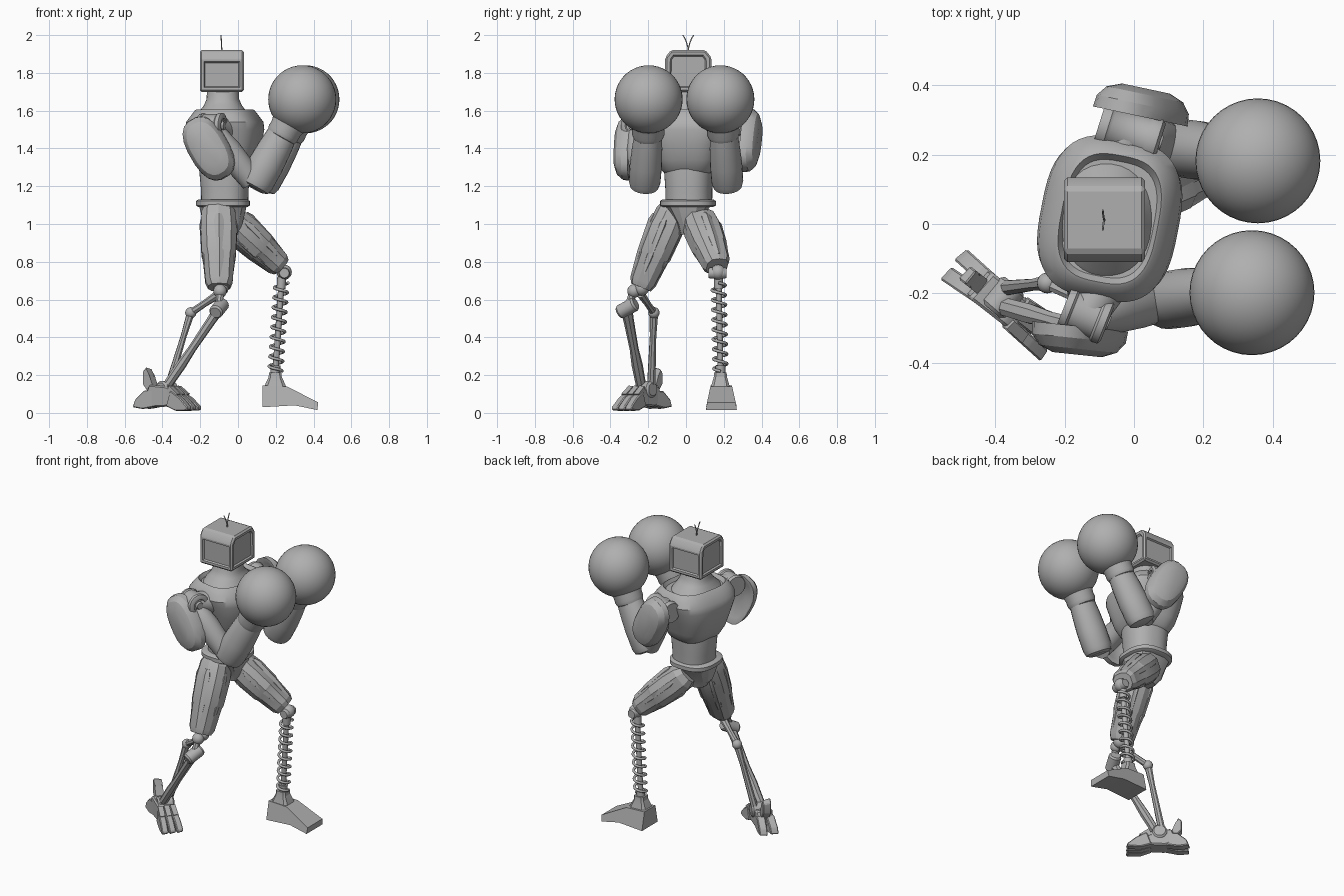
import bpy, bmesh
from math import sin, cos, pi, radians, copysign
from mathutils import Vector, Matrix

if "Cube" in bpy.data.objects:
    bpy.data.objects.remove(bpy.data.objects["Cube"])

grey = bpy.data.materials.new("plain_grey")
grey.use_nodes = True
GREY = (0.43, 0.43, 0.43, 1)
grey.diffuse_color = GREY
grey.node_tree.nodes["Principled BSDF"].inputs["Base Color"].default_value = GREY


def finish(name, bm, matrix=Matrix(), smooth=35):
    bmesh.ops.recalc_face_normals(bm, faces=bm.faces)
    mesh = bpy.data.meshes.new(name)
    bm.to_mesh(mesh)
    bm.free()
    mesh.transform(matrix)
    mesh.materials.append(grey)
    ob = bpy.data.objects.new(name, mesh)
    bpy.context.collection.objects.link(ob)
    bpy.ops.object.select_all(action='DESELECT')
    ob.select_set(True)
    bpy.context.view_layer.objects.active = ob
    bpy.ops.object.shade_smooth_by_angle(angle=radians(smooth))
    return ob


def loft(name, rings, sides=32, power=2, matrix=Matrix(), smooth=35):
    """Skin superellipse rings given as (z, rx, ry, shift_x, shift_y)."""
    bm = bmesh.new()
    loops = []
    for z, rx, ry, *shift in rings:
        sx, sy = shift or (0, 0)
        loop = []
        for i in range(sides):
            a = 2 * pi * (i + 0.5) / sides
            c, s = cos(a), sin(a)
            loop.append(bm.verts.new((sx + rx * copysign(abs(c) ** (2 / power), c),
                                      sy + ry * copysign(abs(s) ** (2 / power), s), z)))
        loops.append(loop)
    for lo, hi in zip(loops, loops[1:]):
        for i in range(sides):
            j = (i + 1) % sides
            bm.faces.new((lo[i], lo[j], hi[j], hi[i]))
    bm.faces.new(loops[0])
    bm.faces.new(loops[-1])
    return finish(name, bm, matrix, smooth)


def limb(name, a, b, profile, sides=20, squash=1, smooth=35, power=2):
    """Loft along a-b; profile is (fraction of length, radius)."""
    a, d = Vector(a), Vector(b) - Vector(a)
    m = Matrix.Translation(a) @ d.to_track_quat('Z', 'Y').to_matrix().to_4x4()
    rings = [(t * d.length, r, r * squash) for t, r in profile]
    return loft(name, rings, sides, power, m, smooth)


def ball(name, centre, r, seg=16):
    bm = bmesh.new()
    bmesh.ops.create_uvsphere(bm, u_segments=seg, v_segments=seg // 2 + 2, radius=r)
    return finish(name, bm, Matrix.Translation(centre))


def plate(name, outline, y0, y1, taper=1, matrix=Matrix(), bevel=0):
    """Extrude an xz outline from y0 to y1, shrinking the far side."""
    bm = bmesh.new()
    mid = sum((Vector(p) for p in outline), Vector((0, 0))) / len(outline)
    near = [bm.verts.new((x, y0, z)) for x, z in outline]
    far = [bm.verts.new((mid.x + (x - mid.x) * taper, y1, mid.y + (z - mid.y) * taper))
           for x, z in outline]
    bm.faces.new(near)
    bm.faces.new(far)
    for i in range(len(near)):
        j = (i + 1) % len(near)
        bm.faces.new((near[i], near[j], far[j], far[i]))
    if bevel:
        bmesh.ops.bevel(bm, geom=bm.edges[:], offset=bevel, segments=1, affect='EDGES')
    return finish(name, bm, matrix, 20)


def wire(name, points, thickness):
    curve = bpy.data.curves.new(name, 'CURVE')
    curve.dimensions = '3D'
    curve.bevel_depth = thickness
    curve.bevel_resolution = 2
    curve.use_fill_caps = True
    s = curve.splines.new('POLY')
    s.points.add(len(points) - 1)
    for p, co in zip(s.points, points):
        p.co = (*co, 1)
    curve.materials.append(grey)
    bpy.context.collection.objects.link(bpy.data.objects.new(name, curve))


def place(x, y, z, yaw=0):
    return Matrix.Translation((x, y, z)) @ Matrix.Rotation(radians(yaw), 4, 'Z')


# Head: box with chamfered top sides and a framed panel on each wall
outline = [(-.122, -.11), (.122, -.11), (.122, .072), (.092, .11), (-.092, .11), (-.122, .072)]
bm = bmesh.new()
base = [bm.verts.new((-.117, y, z)) for y, z in outline]
extruded = bmesh.ops.extrude_face_region(bm, geom=[bm.faces.new(base)])
bmesh.ops.translate(bm, vec=(.234, 0, 0),
                    verts=[g for g in extruded['geom'] if isinstance(g, bmesh.types.BMVert)])
bmesh.ops.recalc_face_normals(bm, faces=bm.faces)
bmesh.ops.bevel(bm, geom=bm.edges[:], offset=0.01, segments=1, affect='EDGES')
bm.normal_update()
walls = [f for f in bm.faces if f.calc_area() > 0.02 and abs(f.normal.z) < 0.1]
bmesh.ops.inset_individual(bm, faces=walls, thickness=0.018, depth=-0.002)
bmesh.ops.inset_individual(bm, faces=walls, thickness=0.008, depth=-0.01)
finish("head", bm, place(-0.085, 0.012, 1.81), 20)
for side in (-1, 1):
    wire("antenna", [(-0.085 - 0.005 * t, 0.012 + 0.028 * side * t * t, 1.91 + 0.09 * t)
                     for t in (0, 0.3, 0.6, 0.8, 1)], 0.003)

# Torso
body = place(-0.07, 0.015, 0, -11)
loft("abdomen", [(1.1, .122, .122), (1.18, .124, .122), (1.3, .135, .13), (1.36, .13, .13)],
     40, 2.4, body)
loft("chest", [(1.27, .112, .125), (1.285, .13, .142), (1.34, .162, .168), (1.42, .187, .19),
               (1.5, .2, .225), (1.54, .194, .235), (1.575, .168, .22), (1.602, .148, .195),
               (1.607, .14, .185), (1.585, .128, .168)], 48, 3, body)
loft("neck", [(1.56, .145, .18), (1.6, .122, .15), (1.63, .1, .115), (1.66, .087, .092),
              (1.72, .084, .084)], 32, 2.2, place(-0.08, 0.012, 0))
loft("belt", [(1.09, .13, .135), (1.098, .143, .148), (1.122, .143, .148), (1.13, .13, .135)],
     40, 2.6, place(-0.08, 0.01, 0))
loft("pelvis", [(0.945, .07, .042, .01, 0), (1.0, .105, .06), (1.1, .13, .125)],
     12, 3, place(-0.08, 0.01, 0), 20)

# Arms: side, forward shift of the arm, shoulder joint ends, pad placement
arms = (("right", -1, 0, (-.2, -.235, 1.52), (-.075, -.285, 1.52), (-.155, -.295, 1.4, -6)),
        ("left", 1, 0.035, (-.1, .29, 1.52), (.075, .235, 1.52), (.018, .31, 1.445, -12)))
for label, s, shift, j0, j1, pad in arms:
    hub = (Vector(j0) + Vector(j1)) / 2
    limb(label + "_shoulder_joint", j0, j1,
         [(0, .045), (0, .062), (.15, .068), (.2, .062), (.75, .062), (.8, .068), (.95, .068),
          (1, .055), (1, .04), (.94, .036), (.94, .025), (1.03, .02)], 24)
    limb(label + "_shoulder_link", hub, (-.06, s * .14, 1.5), [(0, .06), (1, .07)], 20)
    elbow = Vector((.075 + shift, s * .222, 1.225))
    limb(label + "_upper_arm", hub - Vector((0, 0, .02)), elbow,
         [(0, .04), (.1, .058), (.4, .07), (.7, .068), (1, .06)], 20)
    wrist = Vector((.235 + shift, s * .2, 1.475))
    limb(label + "_forearm", elbow + Vector((.005, 0, -.035)), wrist,
         [(0, .055), (.03, .075), (.12, .084), (.45, .085), (.75, .08), (.92, .075), (1, .072)], 24, 1.1)
    glove = Vector((.34 if s < 0 else .357, s * .19 - .008, 1.66))
    limb(label + "_glove_cuff", wrist - Vector((.01, 0, .02)), glove,
         [(0, .07), (.03, .08), (.12, .087), (.25, .086), (.5, .1)], 28)
    ball(label + "_glove", glove, .18, 40)
    # Domed shell, hollow towards the arm
    loft(label + "_shoulder_pad",
         [(.03, .03, .06), (.012, .08, .14), (0, .1, .17), (0, .108, .18), (.035, .105, .176),
          (.065, .085, .15), (.082, .05, .1)], 20, 2.5,
         place(*pad) @ Matrix.Rotation(-s * pi / 2, 4, 'X') @ Matrix.Rotation(-s * pi / 6, 4, 'Z'), 30)

# Thighs: blunt faceted shells with raised panels
THIGH = [(0, .07), (.1, .092), (.3, .1), (.6, .094), (.64, .087), (.93, .075), (1, .06)]
hips = (("left", .92, (-.06, .06, 1.04), (.225, .165, .775)),
        ("right", .95, (-.105, -.055, 1.1), (-.1, -.24, .665)))
for label, squash, a, b in hips:
    limb(label + "_thigh", a, b, THIGH, 10, squash, 20, 2.6)
    a, b = Vector(a), Vector(b)
    turn = (b - a).to_track_quat('Z', 'Y')
    for i in range(5):
        off = turn @ Vector((cos(i * 2 * pi / 5 + .3), sin(i * 2 * pi / 5 + .3), 0))
        limb(label + "_thigh_panel", a.lerp(b, .18) + off * .08, a.lerp(b, .93) + off * .056,
             [(0, .018), (.1, .03), (.6, .03), (1, .018)], 6, .9, 20)

# Left lower leg: knee, rod and coil spring
ball("left_knee", (.245, .17, .745), .04)
limb("left_knee_pin", (.245, .12, .74), (.245, .215, .74), [(0, .025), (.1, .03), (.9, .03), (1, .025)])
top, base = Vector((.232, .172, .72)), Vector((.197, .183, .2))
limb("left_shin_rod", top, base, [(0, .024), (.12, .024), (.12, .016), (.9, .016), (.9, .026), (1, .026)], 16)
TURNS, STEP = 9, 20
wire("left_shin_spring",
     [top.lerp(base, .06 + .9 * i / (TURNS * STEP))
      + Vector((cos(2 * pi * i / STEP), sin(2 * pi * i / STEP), 0)) * .036
      for i in range(TURNS * STEP + 1)], .008)

# Left foot: ankle block and tapered boot
loft("left_ankle", [(.12, .065, .055), (.15, .055, .048), (.19, .036, .036), (.215, .034, .034)],
     8, 5, place(.197, .182, 0), 20)
boot = plate("left_foot", ((.13, .03), (.3, .04), (.42, .015), (.425, .055), (.26, .14), (.13, .145)),
             .11, .265, 1)
for v in boot.data.vertices:
    v.co.y = .185 + (v.co.y - .185) * (1.05 - 2.8 * max(v.co.z - .03, 0))

# Right lower leg: linkage of two struts
knee, pin, rear = Vector((-.095, -.275, .645)), Vector((-.1, -.315, .55)), Vector((-.25, -.17, .53))
ball("right_knee", knee, .036)
ball("right_knee_inner", (-.09, -.235, .66), .04)
limb("right_knee_fork", knee, pin, [(0, .025), (.5, .02), (1, .028)], 8, smooth=20)
limb("right_knee_pin", pin - Vector((.02, .04, .02)), pin + Vector((.02, .05, .03)),
     [(0, .03), (.1, .038), (.9, .038), (1, .03)], 16)
limb("right_link", (-.1, -.24, .63), rear, [(0, .024), (.5, .018), (1, .02)], 8, smooth=20)
ball("right_rear_joint", rear, .03)
limb("right_front_strut", pin, (-.385, -.235, .13),
     [(0, .032), (.15, .028), (.5, .024), (.7, .03), (1, .027)], 8, .9, 20)
limb("right_rear_strut", rear, (-.375, -.185, .12), [(0, .024), (.3, .018), (.8, .022), (1, .024)], 8, .9, 20)

# Right foot: narrow angled body, close-set toes, heel block and spur
foot = place(-.38, -.225, 0, -38)
limb("right_ankle", (-.41, -.25, .125), (-.345, -.175, .125), [(0, .035), (.1, .045), (.9, .045), (1, .035)], 12)
plate("right_foot_body", ((-.12, .06), (-.04, .03), (.1, .035), (.13, .07), (.04, .14), (-.08, .15)),
      -.05, .05, .92, foot, .008)
for i in (-1, 0, 1):
    toe = foot @ place(.04, i * .036, 0, i * 4)
    plate("right_toe", ((0, .035), (.07, .01), (.15, .012), (.155, .03), (.1, .08), (.03, .12)),
          -.02, .02, .92, toe, .005)
    plate("right_toe_guard", ((.0, .1), (.06, .08), (.08, .1), (.02, .145)), -.016, .016, .9, toe)
for i in (-1, 1):
    heel = foot @ place(-.06, i * .026, 0, -i * 4)
    plate("right_heel_claw", ((.03, .12), (.03, .035), (-.06, .02), (-.125, .03), (-.11, .07), (-.05, .12)),
          -.024, .024, .9, heel, .005)
plate("right_heel_spur", ((-.06, .13), (-.09, .09), (-.14, .15), (-.14, .22), (-.115, .245), (-.1, .2)),
      -.025, .025, .85, foot, .005)
